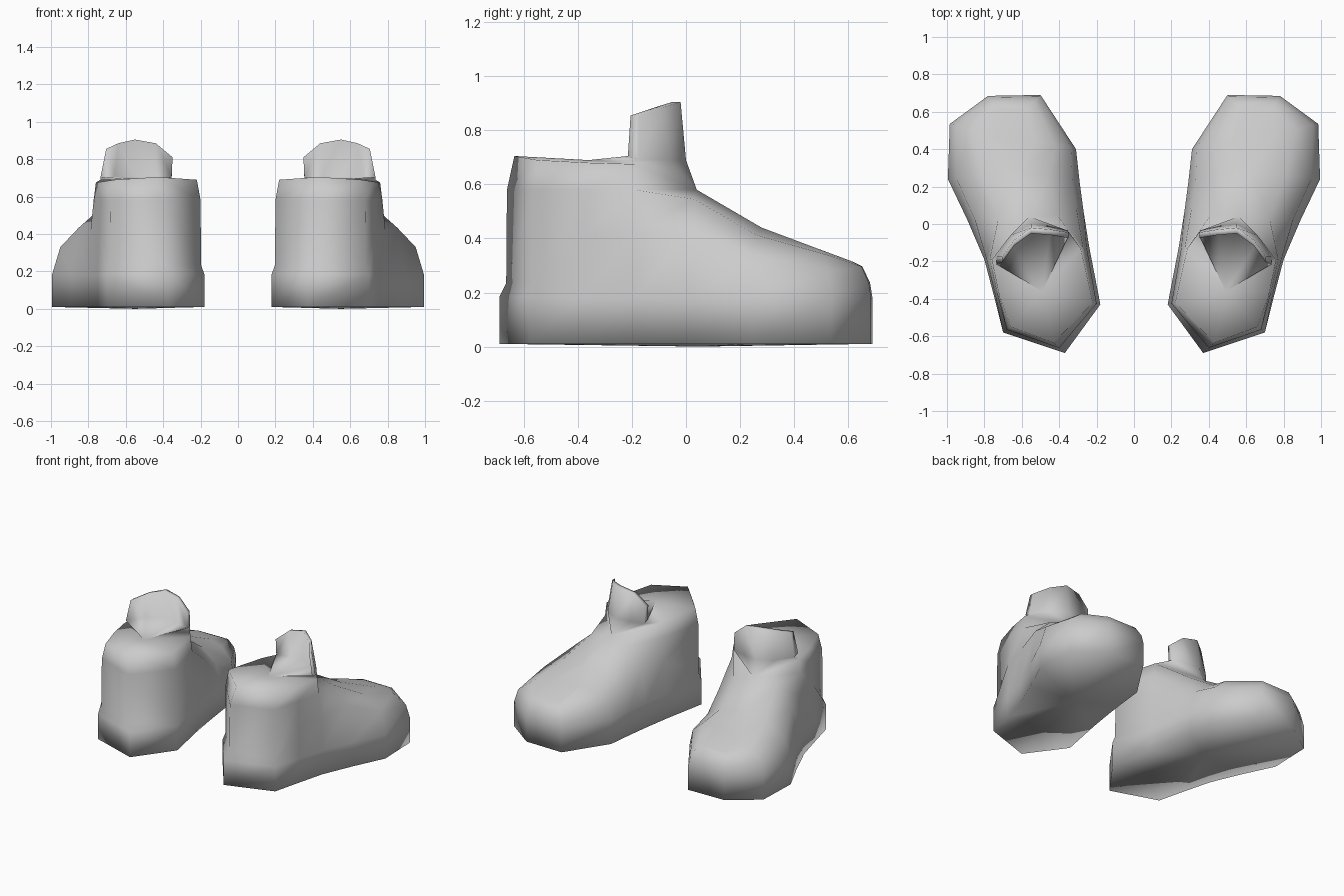
import bpy, bmesh
from mathutils import Vector

if "Cube" in bpy.data.objects:
    bpy.data.objects.remove(bpy.data.objects["Cube"])

grey = bpy.data.materials.new("light_grey")
grey.diffuse_color = (0.6, 0.6, 0.6, 1)
grey.use_nodes = True
grey.node_tree.nodes["Principled BSDF"].inputs["Base Color"].default_value = grey.diffuse_color

# wall styles: (inset towards top point, height); height of fore walls is a share of the top
HEEL, ANKLE, FORE = 0, 1, 2
# columns around the sole: base x, y / top x, y, z / wall style
COLS = [
    (0.37, -0.69, 0.43, -0.635, 0.705, HEEL),
    (0.70, -0.58, 0.66, -0.55, 0.69, HEEL),
    (0.75, -0.38, 0.725, -0.36, 0.68, ANKLE),
    (0.80, -0.19, 0.76, -0.19, 0.675, ANKLE),
    (0.89, 0.02, 0.56, 0.04, 0.58, FORE),
    (0.995, 0.24, 0.62, 0.28, 0.44, FORE),
    (0.985, 0.535, 0.75, 0.48, 0.365, FORE),
    (0.78, 0.685, 0.74, 0.615, 0.315, FORE),
    (0.50, 0.69, 0.57, 0.615, 0.315, FORE),
    (0.31, 0.40, 0.53, 0.44, 0.38, FORE),
    (0.29, 0.22, 0.62, 0.28, 0.44, FORE),
    (0.27, 0.07, 0.56, 0.04, 0.58, FORE),
    (0.24, -0.12, 0.285, -0.13, 0.68, ANKLE),
    (0.18, -0.43, 0.22, -0.42, 0.69, HEEL),
]
# tongue: base x, y, z / top x, y, z
TONGUE = [
    (0.735, -0.175, 0.69, 0.705, -0.175, 0.855),
    (0.66, -0.06, 0.69, 0.64, -0.085, 0.885),
    (0.55, 0.0, 0.69, 0.55, -0.02, 0.905),
    (0.45, -0.015, 0.69, 0.44, -0.03, 0.885),
    (0.355, -0.035, 0.69, 0.35, -0.045, 0.81),
]


def column(c):
    base, top = Vector((c[0], c[1], 0.01)), Vector(c[2:5])
    if c[5] == FORE:
        steps = [(0, 0.18), (0.12, 0.75 * c[4]), (0.5, 0.94 * c[4])]
    elif c[5] == ANKLE:
        steps = [(0, 0.18), (0.3, 0.42), (0.7, 0.58)]
    else:
        steps = [(0, 0.185), (0.45, 0.235), (0.5, 0.58)]
    pts = [base]
    for f, z in steps:
        p = base.lerp(top, f)
        p.z = z
        pts.append(p)
    return pts + [top]


def shoe(name, side):
    bm = bmesh.new()

    def vert(p):
        return bm.verts.new((side * p[0], p[1], p[2]))

    def face(*vs):
        bm.faces.new(vs)

    # outer walls and vamp
    g = [[vert(p) for p in column(c)] for c in COLS]
    n = len(g)
    for i in range(n):
        a, b = g[i], g[(i + 1) % n]
        for k in range(4):
            face(a[k], b[k], b[k + 1], a[k + 1])
    top = [c[4] for c in g]
    face(top[5], top[6], top[9])
    face(top[6], top[7], top[8], top[9])

    # sole
    heart = vert((0.55, 0.05, 0.0))
    for i in range(n):
        face(g[(i + 1) % n][0], g[i][0], heart)

    # tongue: front sheet, top edge and back sheet
    back = Vector((0, -0.03, 0))
    rings = [[vert(t[:3]) for t in TONGUE],
             [vert(t[3:]) for t in TONGUE],
             [vert(Vector(t[3:]) + back) for t in TONGUE],
             [vert(Vector(t[:3]) + back + Vector((0, -0.01, 0.015))) for t in TONGUE]]
    for r, s in zip(rings, rings[1:]):
        for k in range(4):
            face(r[k], r[k + 1], s[k + 1], s[k])
    for k in (0, 4):
        face(*[r[k] for r in rings])

    # instep joining the vamp to the tongue
    p, spine = rings[0], top[4]
    face(top[3], spine, p[1], p[0])
    face(spine, p[2], p[1])
    face(spine, p[3], p[2])
    face(spine, top[12], p[4], p[3])

    # closed top behind the tongue
    s = rings[3]
    mid = vert((0.49, -0.36, 0.69))
    rim = [top[3], p[0]] + s + [p[4], top[12], top[13], top[0], top[1], top[2]]
    for i in range(len(rim)):
        face(rim[i], rim[(i + 1) % len(rim)], mid)

    bmesh.ops.remove_doubles(bm, verts=bm.verts, dist=0.0005)
    bmesh.ops.recalc_face_normals(bm, faces=bm.faces)
    for f in bm.faces:
        f.smooth = True
    me = bpy.data.meshes.new(name)
    bm.to_mesh(me)
    bm.free()
    me.materials.append(grey)
    ob = bpy.data.objects.new(name, me)
    bpy.context.collection.objects.link(ob)


shoe("right_shoe", 1)
shoe("left_shoe", -1)
